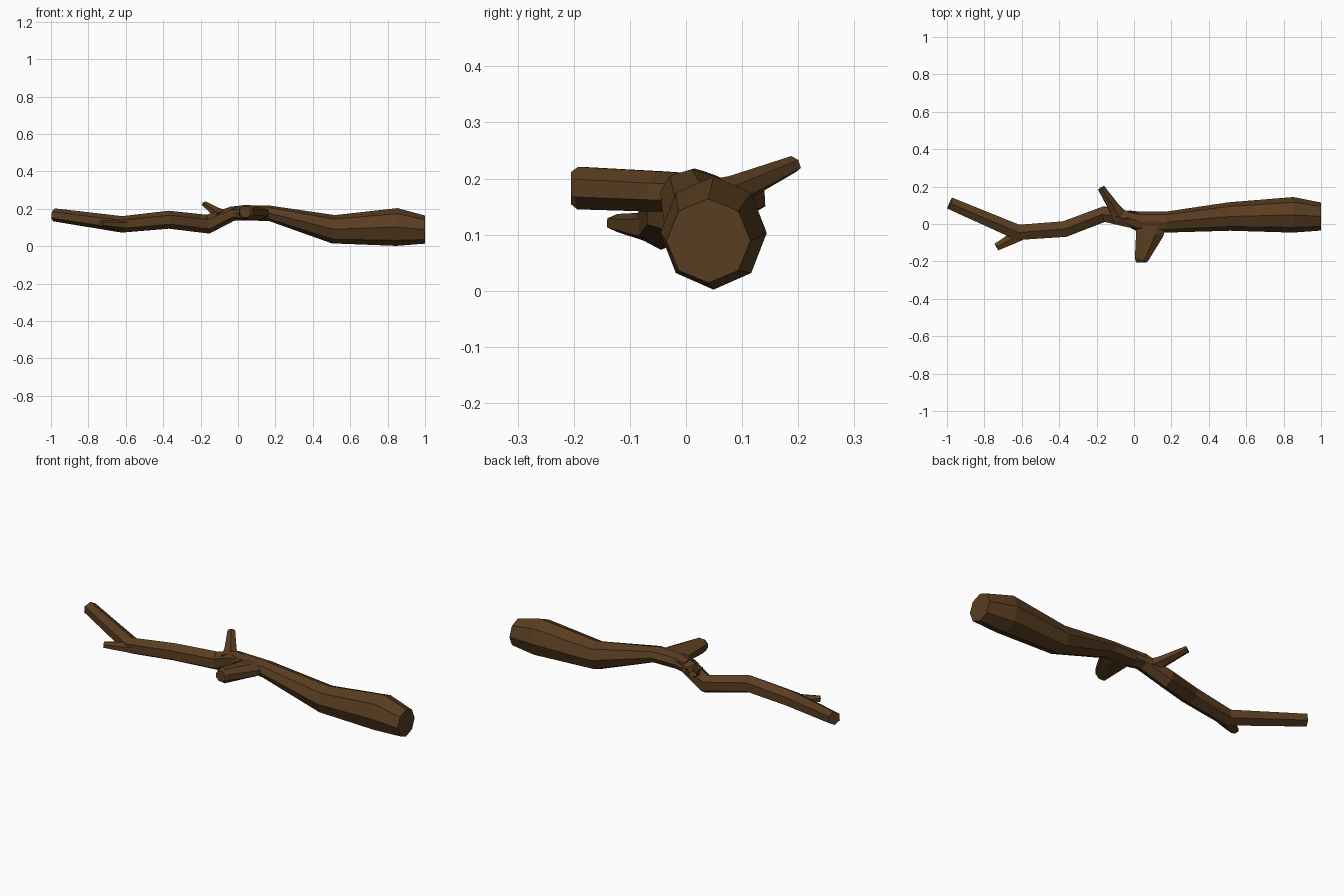
import bpy, bmesh, math
from mathutils import Vector

if "Cube" in bpy.data.objects:
    bpy.data.objects.remove(bpy.data.objects["Cube"])

bark = bpy.data.materials.new("bark")
bark.diffuse_color = (0.1, 0.047, 0.015, 1)
bark.use_nodes = True
bark.node_tree.nodes["Principled BSDF"].inputs["Base Color"].default_value = bark.diffuse_color


def tube(name, rings, sides, phase=90, start_dir=None, end_dir=None):
    """Flat-faced tube; each ring is (x, y, z, radius_side, radius_up)."""
    pts = [Vector(r[:3]) for r in rings]
    bm = bmesh.new()
    loops = []
    for i, r in enumerate(rings):
        before = (pts[i] - pts[i - 1]).normalized() if i else Vector()
        after = (pts[i + 1] - pts[i]).normalized() if i + 1 < len(pts) else Vector()
        t = (before + after).normalized()
        if i == 0 and start_dir:
            t = Vector(start_dir).normalized()
        if i == len(pts) - 1 and end_dir:
            t = Vector(end_dir).normalized()
        side = Vector((0, 0, 1)).cross(t).normalized()
        up = t.cross(side)
        loop = []
        for k in range(sides):
            a = math.radians(phase) + math.tau * k / sides
            loop.append(bm.verts.new(pts[i] + side * math.cos(a) * r[3] + up * math.sin(a) * r[4]))
        loops.append(loop)
    for a, b in zip(loops, loops[1:]):
        for k in range(sides):
            n = (k + 1) % sides
            bm.faces.new((a[k], a[n], b[n], b[k]))
    bm.faces.new(loops[0][::-1])
    bm.faces.new(loops[-1])
    bmesh.ops.recalc_face_normals(bm, faces=bm.faces)
    mesh = bpy.data.meshes.new(name)
    bm.to_mesh(mesh)
    bm.free()
    mesh.materials.append(bark)
    ob = bpy.data.objects.new(name, mesh)
    bpy.context.collection.objects.link(ob)
    return ob


# Thick end, narrowing to the crook
branch = tube("branch", [
    (1.00, 0.040, 0.089, 0.075, 0.075),
    (0.85, 0.049, 0.103, 0.095, 0.101),
    (0.51, 0.040, 0.091, 0.076, 0.076),
    (0.17, 0.010, 0.176, 0.056, 0.041),
    (0.02, 0.015, 0.178, 0.052, 0.040),
    (-0.04, 0.035, 0.174, 0.040, 0.038)], 8, start_dir=(-1, 0, 0))

# Slender end
limb = tube("slender_limb", [
    (0.04, 0.014, 0.178, 0.046, 0.038),
    (-0.03, 0.026, 0.174, 0.050, 0.039),
    (-0.16, 0.053, 0.118, 0.047, 0.051),
    (-0.37, -0.027, 0.142, 0.049, 0.048),
    (-0.62, -0.045, 0.117, 0.048, 0.044),
    (-0.984, 0.111, 0.168, 0.037, 0.035)], 6)

# Broad stub on the front
front_stub = tube("front_stub", [
    (0.092, 0.010, 0.176, 0.090, 0.036),
    (0.084, -0.050, 0.177, 0.080, 0.039),
    (0.040, -0.190, 0.183, 0.039, 0.041),
    (0.038, -0.205, 0.183, 0.030, 0.031)], 8, 22.5, end_dir=(0, -1, 0))

# Upward twig on the back
back_twig = tube("back_twig", [
    (-0.075, 0.035, 0.160, 0.050, 0.036),
    (-0.105, 0.085, 0.178, 0.035, 0.028),
    (-0.175, 0.192, 0.226, 0.022, 0.015)], 6)

# Small twig near the slender end
small_twig = tube("small_twig", [
    (-0.590, -0.045, 0.112, 0.040, 0.034),
    (-0.655, -0.080, 0.115, 0.034, 0.024),
    (-0.735, -0.123, 0.121, 0.023, 0.016)], 6)

# Fuse everything into one piece of wood
bpy.context.view_layer.objects.active = branch
for part in (limb, front_stub, back_twig, small_twig):
    mod = branch.modifiers.new("fuse", "BOOLEAN")
    mod.operation = "UNION"
    mod.solver = "EXACT"
    mod.object = part
    bpy.ops.object.modifier_apply(modifier=mod.name)
    bpy.data.objects.remove(part)
